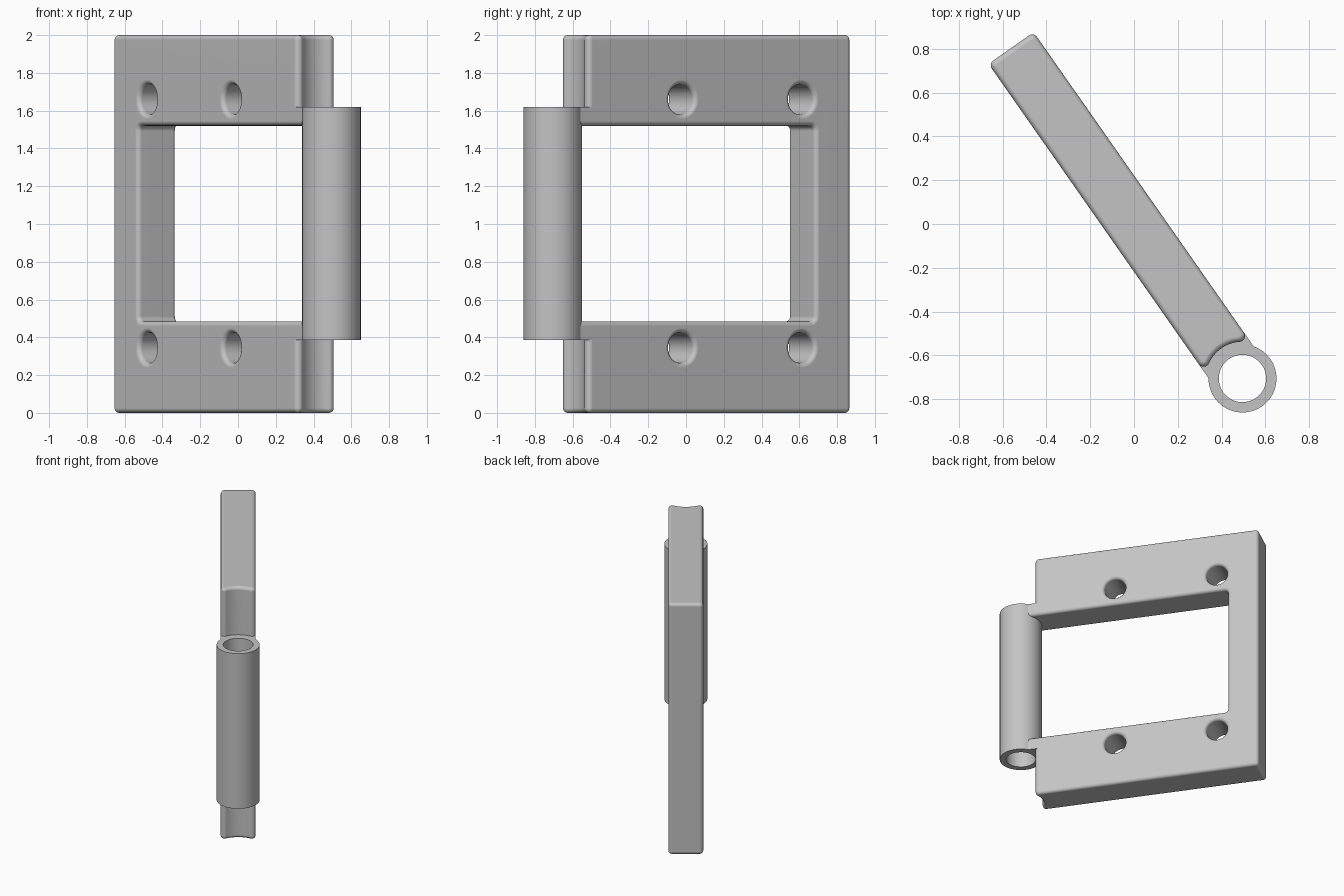
import bpy, bmesh
from math import sin, cos, pi, atan2, sqrt, radians

cube = bpy.data.objects.get("Cube")
if cube:
    bpy.data.objects.remove(cube, do_unlink=True)

grey = bpy.data.materials.new("plain_grey")
grey.use_nodes = True
colour = (0.55, 0.55, 0.55, 1)
grey.diffuse_color = colour
grey.node_tree.nodes["Principled BSDF"].inputs["Base Color"].default_value = colour

# Main sizes, measured from the barrel axis along the plate
LENGTH, HALF, HEIGHT = 1.841, 0.126, 2.0
FILLET, ROUND, HOLLOW = 0.025, 0.027, 0.168
TUBE_R, BORE_R, TUBE_LOW, TUBE_HIGH = 0.155, 0.108, 0.385, 1.62
WIN_END, WIN_LOW, WIN_HIGH = 1.609, 0.485, 1.52


def arc(cx, cy, r, start, end, steps=8):
    angles = [start + (end - start) * i / steps for i in range(steps + 1)]
    return [(cx + r * cos(a), cy + r * sin(a)) for a in angles]


def circle(cx, cy, r, steps=64):
    return arc(cx, cy, r, 0, 2 * pi, steps)[:-1]


def prism(name, outline, low, high, axis="z"):
    """Extrude a flat outline along one axis."""
    place = {"z": lambda a, b, h: (a, b, h),
             "y": lambda a, b, h: (a, h, b),
             "x": lambda a, b, h: (h, a, b)}[axis]
    bm = bmesh.new()
    base = [bm.verts.new(place(a, b, low)) for a, b in outline]
    top = [bm.verts.new(place(a, b, high)) for a, b in outline]
    bm.faces.new(base)
    bm.faces.new(top)
    for i in range(len(base)):
        j = (i + 1) % len(base)
        bm.faces.new((base[i], base[j], top[j], top[i]))
    bmesh.ops.recalc_face_normals(bm, faces=bm.faces)
    mesh = bpy.data.meshes.new(name)
    bm.to_mesh(mesh)
    bm.free()
    mesh.materials.append(grey)
    ob = bpy.data.objects.new(name, mesh)
    bpy.context.collection.objects.link(ob)
    return ob


def activate(ob):
    bpy.ops.object.select_all(action="DESELECT")
    ob.select_set(True)
    bpy.context.view_layer.objects.active = ob


def cut(ob, cutter):
    mod = ob.modifiers.new("cut", "BOOLEAN")
    mod.operation, mod.solver, mod.object = "DIFFERENCE", "EXACT", cutter
    activate(ob)
    bpy.ops.object.modifier_apply(modifier=mod.name)
    bpy.data.objects.remove(cutter, do_unlink=True)


def bore():
    return prism("bore_cutter", circle(0, 0, BORE_R), -1, 3)


# Plate: rounded bar outline with a hollow end that clears the barrel
inner = HALF - ROUND
tip = sqrt((HOLLOW + ROUND) ** 2 - inner ** 2)
lean = atan2(inner, tip)
far = LENGTH - ROUND
outline = (arc(far, inner, ROUND, 0, pi / 2)
           + arc(tip, inner, ROUND, pi / 2, pi + lean)
           + arc(0, 0, HOLLOW, lean, -lean, 16)[1:-1]
           + arc(tip, -inner, ROUND, pi - lean, 1.5 * pi)
           + arc(far, -inner, ROUND, 1.5 * pi, 2 * pi))
plate = prism("hinge_plate", outline, 0, HEIGHT)

# Window, open towards the barrel
corner = WIN_END - ROUND
window = ([(-0.5, WIN_HIGH), (-0.5, WIN_LOW)]
          + arc(corner, WIN_LOW + ROUND, ROUND, -pi / 2, 0)
          + arc(corner, WIN_HIGH - ROUND, ROUND, 0, pi / 2))
cut(plate, prism("window_cutter", window, -1, 1, "y"))

# Four screw holes
for s in (0.748, 1.523):
    for z in (0.345, 1.66):
        cut(plate, prism("hole_cutter", circle(s, z, 0.08, 40), -1, 1, "y"))

# Soft edges all round the plate
bevel = plate.modifiers.new("soft_edges", "BEVEL")
bevel.width, bevel.segments = FILLET, 4
bevel.limit_method, bevel.angle_limit = "ANGLE", radians(40)
bevel.use_clamp_overlap = False
activate(plate)
bpy.ops.object.modifier_apply(modifier=bevel.name)

# Barrel
barrel = prism("hinge_barrel", circle(0, 0, TUBE_R, 80), TUBE_LOW, TUBE_HIGH)
cut(barrel, bore())

# Webs joining the barrel to the plate, rounded on the window side
parts = [plate, barrel]
for name, ledge, sill, side in (("lower_web", TUBE_LOW, WIN_LOW, 1),
                                ("upper_web", TUBE_HIGH, WIN_HIGH, -1)):
    edge, z = HALF - FILLET, sill - side * FILLET
    section = ([(-HALF, ledge), (HALF, ledge)]
               + arc(edge, z, FILLET, 0, side * pi / 2, 4)
               + arc(-edge, z, FILLET, side * pi / 2, side * pi, 4))
    web = prism(name, section, 0, 0.2, "x")
    cut(web, bore())
    parts.append(web)

# Shade and swing the whole leaf about the barrel axis
for ob in parts:
    activate(ob)
    bpy.ops.object.shade_smooth_by_angle(angle=radians(30))
    ob.modifiers.new("even_shading", "WEIGHTED_NORMAL").keep_sharp = True
    ob.location = (0.495, -0.705, 0)
    ob.rotation_euler.z = radians(125)
